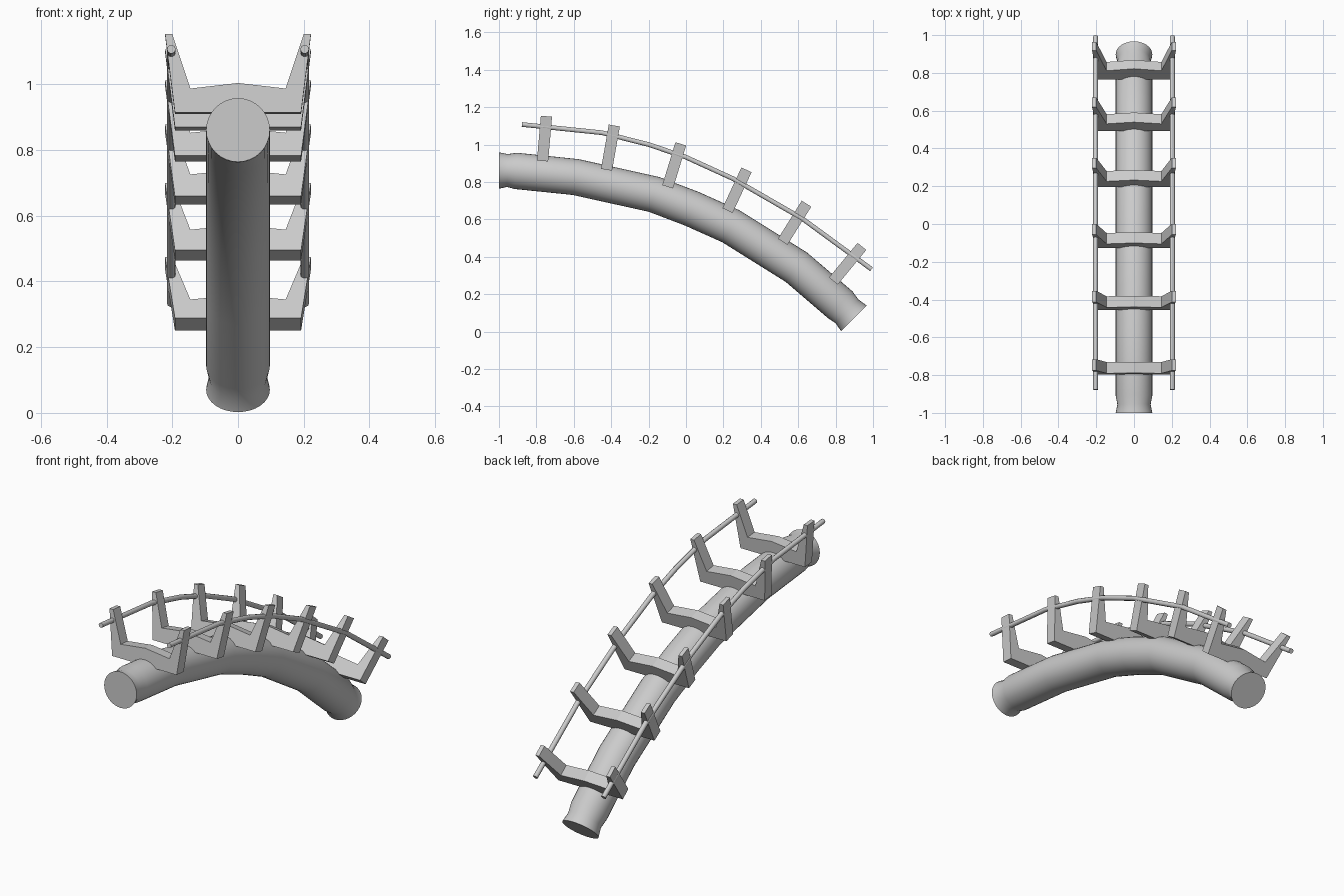
import bpy, bmesh
from math import cos, sin, pi, radians
from mathutils import Vector, Matrix

if "Cube" in bpy.data.objects:
    bpy.data.objects.remove(bpy.data.objects["Cube"])


def finish(bm, name, smooth):
    bmesh.ops.recalc_face_normals(bm, faces=bm.faces)
    me = bpy.data.meshes.new(name)
    bm.to_mesh(me)
    bm.free()
    ob = bpy.data.objects.new(name, me)
    bpy.context.collection.objects.link(ob)
    if smooth:
        bpy.context.view_layer.objects.active = ob
        ob.select_set(True)
        bpy.ops.object.shade_smooth_by_angle(angle=radians(40))
        ob.select_set(False)
    return ob


def tube(name, path, sides, x=0.0):
    """Capped round tube; path rows are (y, z, radius) in the plane at x."""
    bm = bmesh.new()
    pts = [Vector((x, y, z)) for y, z, r in path]
    rings = []
    for i, p in enumerate(pts):
        a = (p - pts[max(i - 1, 0)]).normalized()
        b = (pts[min(i + 1, len(pts) - 1)] - p).normalized()
        t = (a + b).normalized()
        n = Vector((0, -t.z, t.y))
        r = path[i][2]
        rings.append([bm.verts.new(p + Vector((r * cos(k * 2 * pi / sides), 0, 0))
                                   + n * r * sin(k * 2 * pi / sides))
                      for k in range(sides)])
    for r0, r1 in zip(rings, rings[1:]):
        for k in range(sides):
            j = (k + 1) % sides
            bm.faces.new((r0[k], r0[j], r1[j], r1[k]))
    bm.faces.new(rings[0])
    bm.faces.new(rings[-1])
    return finish(bm, name, True)


# Curved main log, slightly pinched just inside each end
R = 0.097
tube("main_log", [(-1, .861, R), (-.955, .861, .088), (-.91, .859, R),
                  (-.59, .826, R), (-.17, .733, R), (.03, .657, R),
                  (.24, .563, R), (.59, .344, R), (.824, .144, R),
                  (.862, .107, .088), (.898, .0705, R)], 32)

# Thin handrails on both sides
rail = [(-.877, 1.107), (-.45, 1.063), (-.2, 1.0), (0, .932),
        (.25, .818), (.62, .605), (.992, .333)]
for side, s in (("left", -1), ("right", 1)):
    tube("handrail_" + side, [(y, z, .013) for y, z in rail], 10, s * .203)

# Saddle brackets: half outline (x, height), mirrored, extruded and tilted
half = [(.192, 0), (.222, .24), (.2, .24), (.145, .073)]
outline = half + [(0, .09)] + [(-x, h) for x, h in reversed(half)]
spots = [(-.767, .912, 5), (-.425, .865, 10), (-.098, .774, 17),
         (.222, .647, 25), (.517, .48, 32), (.788, .27, 39.5)]
for i, (y, z, ang) in enumerate(spots):
    bm = bmesh.new()
    face = bm.faces.new([bm.verts.new((x, -.03, h)) for x, h in outline])
    ext = bmesh.ops.extrude_face_region(bm, geom=[face])
    moved = [v for v in ext["geom"] if isinstance(v, bmesh.types.BMVert)]
    bmesh.ops.translate(bm, verts=moved, vec=(0, .06, 0))
    bm.transform(Matrix.Translation((0, y, z)) @ Matrix.Rotation(radians(-ang), 4, 'X'))
    finish(bm, f"rail_bracket_{i + 1}", False)
